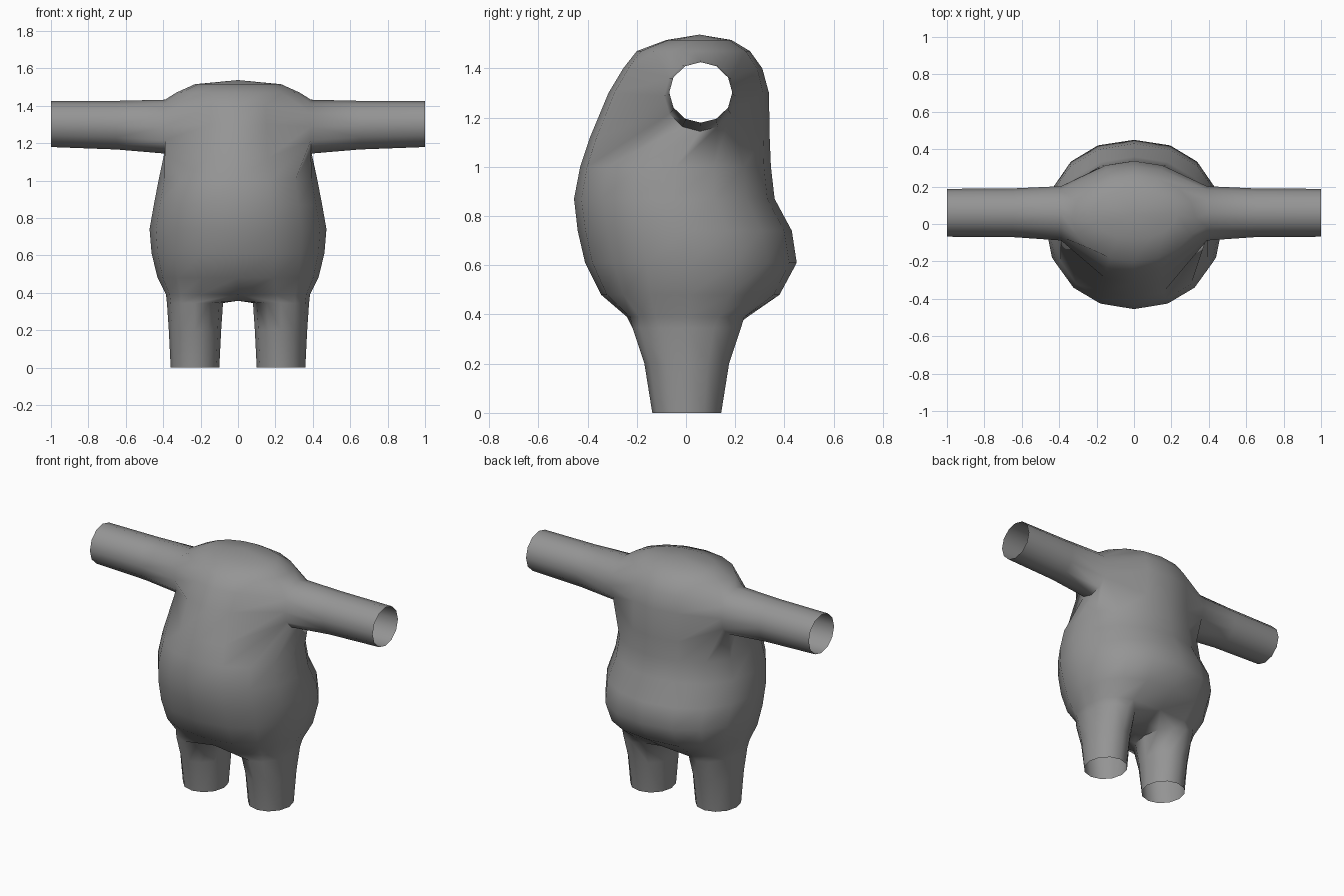
import bpy, bmesh
from math import sin, cos, pi, radians, copysign

cube = bpy.data.objects.get("Cube")
if cube:
    bpy.data.objects.remove(cube)

grey = bpy.data.materials.new("plain grey")
grey.use_nodes = True
colour = (0.3, 0.3, 0.3, 1)
grey.diffuse_color = colour
grey.node_tree.nodes["Principled BSDF"].inputs["Base Color"].default_value = colour

SIDES = 16
# Torso rings: height, half width, front y, back y, squareness
ROWS = [
    (0.39, 0.385, -0.24, 0.25, 3), (0.48, 0.43, -0.345, 0.38, 2.4),
    (0.61, 0.462, -0.41, 0.45, 2.2), (0.74, 0.473, -0.44, 0.43, 2.1),
    (0.87, 0.45, -0.455, 0.36, 2.1), (1.0, 0.425, -0.43, 0.345, 2.1),
    (1.12, 0.395, -0.39, 0.34, 2.1), (1.3, 0.38, -0.315, 0.337, 2.1),
    (1.4, 0.37, -0.255, 0.31, 2.1), (1.47, 0.33, -0.2, 0.26, 2),
    (1.515, 0.23, -0.08, 0.185, 2),
]
LOW, MID, HIGH = 6, 7, 8      # rows around the arm openings

bm = bmesh.new()


def power(value, n):
    return copysign(abs(value) ** (2 / n), value) if abs(value) > 1e-6 else 0


def torso_ring(z, width, front, back, n):
    ring = []
    centre, depth = (front + back) / 2, (back - front) / 2
    for k in range(SIDES):
        a = 2 * pi * k / SIDES
        ring.append(bm.verts.new((width * power(cos(a), n),
                                  centre + depth * power(sin(a), n), z)))
    return ring


def bridge(a, b):
    for i in range(len(a)):
        j = (i + 1) % len(a)
        bm.faces.new((a[i], a[j], b[j], b[i]))


rings = [torso_ring(*row) for row in ROWS]

# Torso walls, leaving an opening on each side for the arms
for r in range(len(rings) - 1):
    for k in range(SIDES):
        if r in (LOW, MID) and k in (14, 15, 0, 1, 6, 7, 8, 9):
            continue
        j = (k + 1) % SIDES
        bm.faces.new((rings[r][k], rings[r][j], rings[r + 1][j], rings[r + 1][k]))

# Domed top
peak = bm.verts.new((0, 0.055, 1.537))
for k in range(SIDES):
    bm.faces.new((rings[-1][k], rings[-1][(k + 1) % SIDES], peak))

# Shared points between the legs
crotch = [bm.verts.new((0, y, 0.357)) for y in (0.12, 0, -0.12)]


def column(k, side):
    return k % SIDES if side > 0 else (SIDES // 2 - k) % SIDES


for side in (1, -1):
    # Arm: shape the opening into a circle, then extend an open tube
    loop = [rings[LOW][column(k, side)] for k in range(-2, 3)]
    loop.append(rings[MID][column(2, side)])
    loop += [rings[HIGH][column(k, side)] for k in range(2, -3, -1)]
    loop.append(rings[MID][column(-2, side)])
    angles = [radians(-150 + 30 * i) for i in range(12)]
    for v, a in zip(loop, angles):
        v.co = (side * 0.39, 0.057 + 0.145 * cos(a), 1.288 + 0.144 * sin(a))
    for x, z, ry, rz in ((0.65, 1.296, 0.13, 0.13), (1, 1.302, 0.128, 0.123)):
        ring = [bm.verts.new((side * x, 0.06 + ry * cos(a), z + rz * sin(a)))
                for a in angles]
        bridge(loop, ring)
        loop = ring

    # Leg: half the torso base plus the crotch points, tapering to an open end
    loop = [rings[0][column(k, side)] for k in range(-4, 5)] + crotch
    angles = [radians(-120 + 30 * i) for i in range(12)]
    for z, rx, ry in ((0.345, 0.15, 0.22), (0.2, 0.14, 0.172), (0, 0.13, 0.14)):
        ring = [bm.verts.new((side * (0.23 + rx * cos(a)), 0.003 + ry * sin(a), z))
                for a in angles]
        bridge(loop, ring)
        loop = ring

bmesh.ops.recalc_face_normals(bm, faces=bm.faces[:])
mesh = bpy.data.meshes.new("body")
bm.to_mesh(mesh)
bm.free()
mesh.materials.append(grey)
body = bpy.data.objects.new("body", mesh)
bpy.context.collection.objects.link(body)
bpy.context.view_layer.objects.active = body
body.select_set(True)
bpy.ops.object.shade_smooth_by_angle(angle=radians(75))
